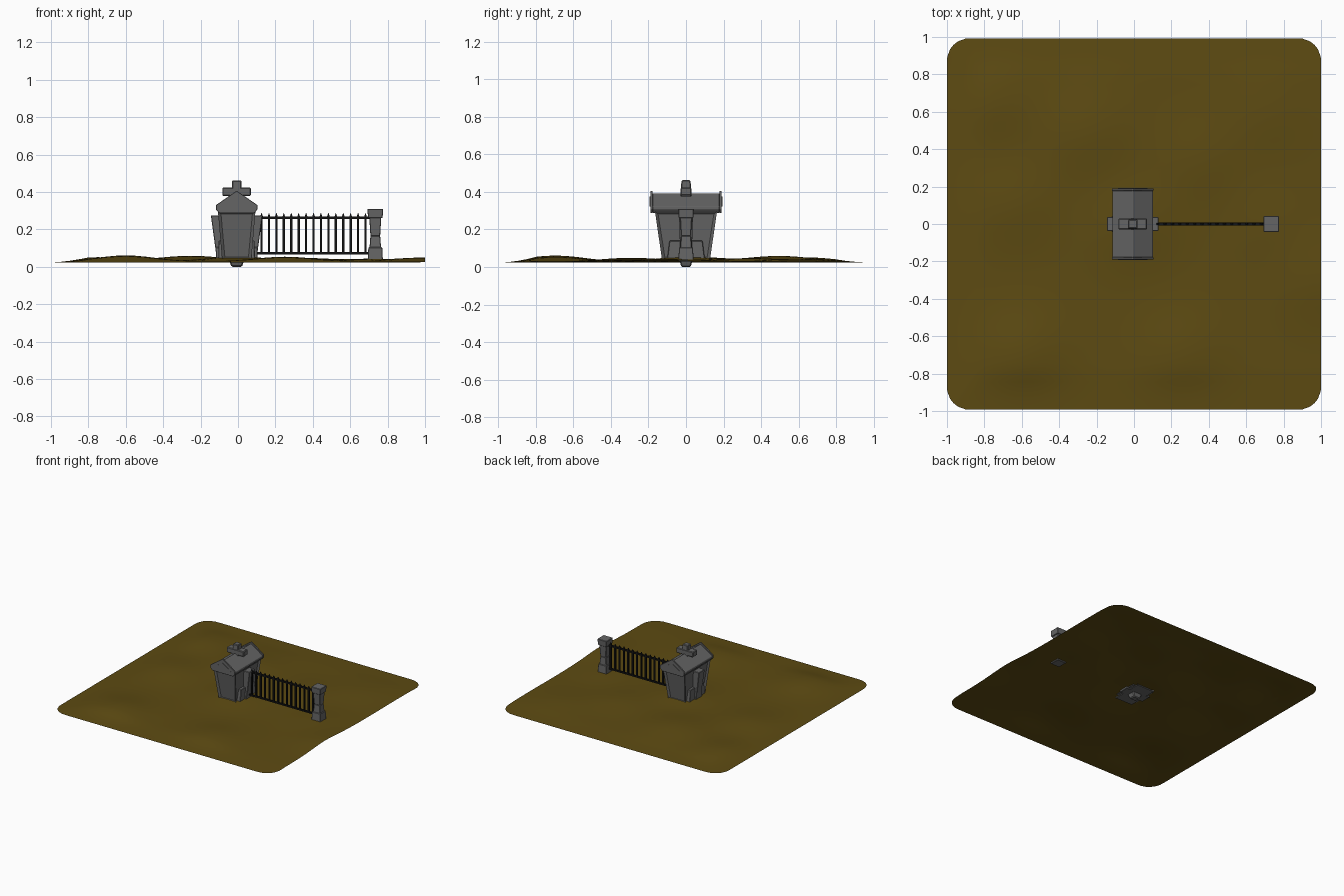
import bpy, bmesh, math

if "Cube" in bpy.data.objects:
    bpy.data.objects.remove(bpy.data.objects["Cube"])

CX = -0.007  # centre line of the crypt


def mat(name, rgb):
    m = bpy.data.materials.new(name)
    m.diffuse_color = (*rgb, 1)
    m.use_nodes = True
    m.node_tree.nodes["Principled BSDF"].inputs["Base Color"].default_value = m.diffuse_color
    return m


STONE = mat("stone", (0.13, 0.13, 0.13))
IRON = mat("iron", (0.006, 0.006, 0.006))
EARTH = mat("earth", (0.11, 0.07, 0.006))


def finish(name, bm, material, bevel=0):
    bmesh.ops.recalc_face_normals(bm, faces=bm.faces)
    me = bpy.data.meshes.new(name)
    bm.to_mesh(me)
    bm.free()
    me.materials.append(material)
    ob = bpy.data.objects.new(name, me)
    bpy.context.collection.objects.link(ob)
    if bevel:
        b = ob.modifiers.new("bevel", 'BEVEL')
        b.width, b.segments = bevel, 1
    return ob


def add_block(bm, z0, z1, bottom, top):
    """Tapered block; bottom and top are (x, y, half x, half y)."""
    vs = []
    for z, (x, y, hx, hy) in ((z0, bottom), (z1, top)):
        vs.append([bm.verts.new((x + sx * hx, y + sy * hy, z))
                   for sx, sy in ((-1, -1), (1, -1), (1, 1), (-1, 1))])
    a, b = vs
    faces = [bm.faces.new(a[::-1]), bm.faces.new(b)]
    for i in range(4):
        j = (i + 1) % 4
        faces.append(bm.faces.new((a[i], a[j], b[j], b[i])))
    return faces


def block(name, z0, z1, bottom, top=None, bevel=0.003, material=STONE):
    bm = bmesh.new()
    add_block(bm, z0, z1, bottom, top or bottom)
    return finish(name, bm, material, bevel)


def prism(name, profile, y0, y1, bevel=0.002):
    """Extrude an x-z profile along y."""
    bm = bmesh.new()
    f = bm.faces.new([bm.verts.new((CX + x, y0, z)) for x, z in profile])
    r = bmesh.ops.extrude_face_region(bm, geom=[f])
    for v in r["geom"]:
        if isinstance(v, bmesh.types.BMVert):
            v.co.y = y1
    return finish(name, bm, STONE, bevel)


# Ground: thin rolling sheet with rounded corners
bumps = ((-0.6, -0.7, 0.032, 0.22), (-0.25, 0.5, 0.03, 0.25), (0, 0, 0.026, 0.22),
         (-0.65, 0.1, 0.022, 0.22), (0.35, 0.35, 0.018, 0.22), (0.25, -0.7, 0.025, 0.22),
         (0.98, -0.3, 0.02, 0.22), (0.72, 0, 0.012, 0.2), (0.7, 0.6, 0.014, 0.22),
         (-0.75, 0.65, 0.022, 0.2))
bm = bmesh.new()
bmesh.ops.create_grid(bm, x_segments=40, y_segments=40, size=1)
for v in bm.verts:
    x, y = v.co.x, v.co.y
    dx, dy = abs(x) - 0.88, abs(y) - 0.88
    if dx > 0 and dy > 0:
        k = max(dx, dy) / math.hypot(dx, dy)
        x = math.copysign(0.88 + dx * k, x)
        y = math.copysign(0.88 + dy * k, y)
    z = 0.029 + sum(h * math.exp(-((x - a) ** 2 + (y - b) ** 2) / s ** 2) for a, b, h, s in bumps)
    edge = min(1, (1 - abs(y)) / 0.2, (1 + x) / 0.2)
    v.co = (x, y * 0.993, 0.023 + (z - 0.023) * max(0, edge))
ground = finish("ground", bm, EARTH)
for p in ground.data.polygons:
    p.use_smooth = True
for p in ground.data.polygons:
    if p.normal.z < 0:
        p.flip()

# Crypt body flaring upward, with recessed panels on the four sides
bm = bmesh.new()
faces = add_block(bm, 0.035, 0.295, (CX, 0, 0.078, 0.127), (CX, 0, 0.1, 0.165))
bmesh.ops.recalc_face_normals(bm, faces=bm.faces)
bmesh.ops.inset_individual(bm, faces=faces[2:], thickness=0.022, depth=-0.012)
finish("crypt_body", bm, STONE)

# Foundation stone and low side plinths
block("foundation_stone", 0.0, 0.04, (CX, 0, 0.028, 0.025), (CX, 0, 0.042, 0.036), 0.006)
for s in (-1, 1):
    block("side_plinth", 0.045, 0.14, (CX + s * 0.075, 0, 0.022, 0.1),
          (CX + s * 0.08, 0, 0.016, 0.088))
    # Leaning side buttress with its foot
    block("buttress", 0.04, 0.275, (CX + s * 0.09, 0, 0.016, 0.03),
          (CX + s * 0.11, 0, 0.028, 0.037))
    block("buttress_foot", 0.035, 0.105, (CX + s * 0.09, 0, 0.02, 0.042),
          (CX + s * 0.095, 0, 0.018, 0.036))

# Gabled roof with raised coping at both ends
prism("roof", [(-0.092, 0.288), (0.092, 0.288), (0.108, 0.308), (0.108, 0.322),
               (0, 0.392), (-0.108, 0.322), (-0.108, 0.308)], -0.178, 0.178)
for s in (-1, 1):
    prism("gable_coping", [(-0.094, 0.287), (0.094, 0.287), (0.111, 0.307), (0.111, 0.33),
                           (0, 0.407), (-0.111, 0.33), (-0.111, 0.307)],
          s * 0.177, s * 0.19)
    # Triangular pediment trim on the gable
    prism("pediment", [(-0.078, 0.322), (0.078, 0.322), (0, 0.376)], s * 0.185, s * 0.193, 0)

# Stubby cross on the ridge
block("cross_upright", 0.345, 0.462, (CX, 0, 0.027, 0.032), (CX, 0, 0.025, 0.024), 0.005)
block("cross_arms", 0.38, 0.423, (CX, 0, 0.077, 0.029), bevel=0.005)

# Fence post: base, two shaft stones, cap
PX = 0.734
block("post_base", 0.03, 0.105, (PX, 0, 0.041, 0.041), (PX, 0, 0.037, 0.037))
block("post_lower_shaft", 0.1, 0.166, (PX, 0, 0.031, 0.031), (PX, 0, 0.026, 0.026))
block("post_upper_shaft", 0.165, 0.265, (PX, 0, 0.026, 0.026), (PX, 0, 0.032, 0.032))
block("post_cap", 0.26, 0.31, (PX, 0, 0.039, 0.039), (PX, 0, 0.042, 0.042))

# Iron fence: two rails and spiked bars
for z in (0.073, 0.262):
    block("fence_rail", z - 0.006, z + 0.006, (0.405, 0, 0.305, 0.007), bevel=0, material=IRON)
for i in range(15):
    x = 0.126 + i * 0.0397
    block("fence_bar", 0.07, 0.268, (x, 0, 0.006, 0.006), bevel=0, material=IRON)
    block("fence_spike", 0.266, 0.287, (x, 0, 0.008, 0.008), (x, 0, 0.001, 0.001), 0, IRON)
